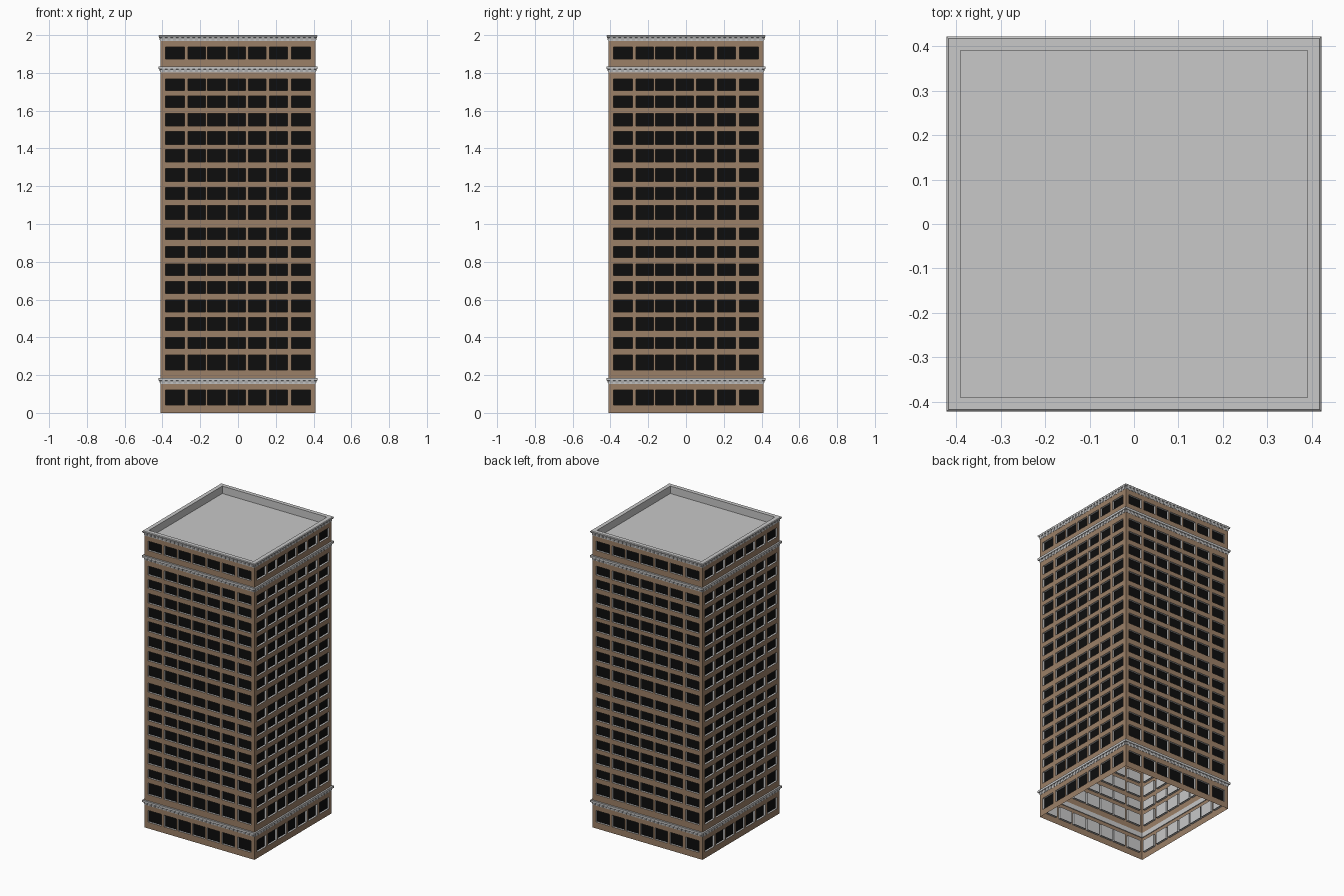
import bpy, bmesh, math
from mathutils import Matrix, Vector

if "Cube" in bpy.data.objects:
    bpy.data.objects.remove(bpy.data.objects["Cube"])

H = 0.41          # half width of the wall
DEPTH = 0.013     # window recess


def material(name, c):
    m = bpy.data.materials.new(name)
    m.diffuse_color = (*c, 1)
    m.use_nodes = True
    m.node_tree.nodes["Principled BSDF"].inputs["Base Color"].default_value = m.diffuse_color
    return m


BROWN = material("brown wall", (0.33, 0.215, 0.135))
GREY = material("pale grey stone", (0.58, 0.58, 0.58))
BLACK = material("black glass", (0.004, 0.004, 0.004))
TURNS = [Matrix.Rotation(math.pi / 2 * k, 3, 'Z') for k in range(4)]


def quad(bm, rot, pts, mat=0):
    f = bm.faces.new([bm.verts.new(rot @ Vector(p)) for p in pts])
    f.material_index = mat


def finish(bm, name, mats, normals=False):
    bmesh.ops.remove_doubles(bm, verts=bm.verts, dist=1e-5)
    if normals:
        bmesh.ops.recalc_face_normals(bm, faces=bm.faces)
    me = bpy.data.meshes.new(name)
    bm.to_mesh(me)
    bm.free()
    for m in mats:
        me.materials.append(m)
    ob = bpy.data.objects.new(name, me)
    bpy.context.collection.objects.link(ob)
    return ob


# window columns and rows (low, high)
COLS = [(-.384, -.284), (-.264, -.172), (-.161, -.067), (-.054, .040),
        (.055, .149), (.167, .261), (.284, .384)]
ROWS = [(.228, .306), (.340, .398), (.436, .504), (.535, .598), (.631, .695),
        (.727, .788), (.822, .881), (.918, .980), (1.025, 1.097),
        (1.130, 1.193), (1.225, 1.294), (1.327, 1.394), (1.422, 1.489),
        (1.518, 1.584), (1.618, 1.677), (1.708, 1.768)]
STOREYS = [(0, .156, [(.042, .121)]), (.182, 1.805, ROWS),
           (1.831, 1.972, [(1.873, 1.936)])]

# walls with recessed window openings, plus panes
wall, glass, back = bmesh.new(), bmesh.new(), bmesh.new()
xs = [-H] + [v for c in COLS for v in c] + [H]
for rot in TURNS:
    for z_lo, z_hi, rows in STOREYS:
        zs = [z_lo] + [v for r in rows for v in r] + [z_hi]
        for j in range(len(zs) - 1):
            a, b = zs[j], zs[j + 1]
            if j % 2 == 0:                       # solid band between rows
                quad(wall, rot, [(-H, -H, a), (H, -H, a), (H, -H, b), (-H, -H, b)])
                continue
            for i in range(len(xs) - 1):
                l, r = xs[i], xs[i + 1]
                o = [(l, -H, a), (r, -H, a), (r, -H, b), (l, -H, b)]
                if i % 2 == 0:                   # pier
                    quad(wall, rot, o)
                    continue
                n = [(p[0], -H + DEPTH, p[2]) for p in o]
                for k in range(4):               # grey reveal
                    m = (k + 1) % 4
                    quad(wall, rot, [o[k], o[m], n[m], n[k]], 1)
                quad(glass, rot, n)
                quad(back, rot, [(p[0], p[1] + .002, p[2]) for p in reversed(n)])
finish(wall, "walls", [BROWN, GREY])
finish(glass, "window_panes", [BLACK])
finish(back, "window_backs", [GREY])


# square ring swept from a profile of (half width, height)
def ring(name, profile, closed=True):
    bm = bmesh.new()
    loops = [[bm.verts.new((sx * w, sy * w, z)) for sx, sy in
              ((-1, -1), (1, -1), (1, 1), (-1, 1))] for w, z in profile]
    n = len(loops)
    for i in range(n if closed else n - 1):
        p, q = loops[i], loops[(i + 1) % n]
        for k in range(4):
            m = (k + 1) % 4
            bm.faces.new((p[k], p[m], q[m], q[k]))
    finish(bm, name, [GREY], closed)


# small blocks under a cornice
def dentils(name, z0, z1, count=28):
    bm = bmesh.new()
    pitch = 2 * H / count
    for rot in TURNS:
        for i in range(count):
            x = -H + pitch * (i + .5)
            w = pitch * .28
            g = bmesh.ops.create_cube(bm, size=1)["verts"]
            for v in g:
                up = v.co.z > 0
                y = -(H - .002) if v.co.y > 0 else -(.418 if up else .413)
                v.co = rot @ Vector((x + math.copysign(w, v.co.x), y, z1 if up else z0))
    finish(bm, name, [GREY], True)


for label, z0, z1 in (("lower", .154, .186), ("upper", 1.803, 1.835)):
    h = z1 - z0
    ring(label + "_cornice", [(.405, z0), (.411, z0), (.412, z0 + .5 * h),
                              (.420, z0 + .55 * h), (.421, z1), (.405, z1)])
    dentils(label + "_dentils", z0 + .002, z0 + .56 * h)

# parapet with its inner wall, and the sunken roof
ring("parapet", [(.39, 1.945), (.405, 1.945), (.405, 1.968), (.411, 1.968),
                 (.412, 1.985), (.418, 1.987), (.421, 1.996), (.417, 2.0), (.39, 2.0)])
dentils("parapet_dentils", 1.971, 1.988)
bm = bmesh.new()
quad(bm, TURNS[0], [(-.395, -.395, 1.95), (.395, -.395, 1.95),
                    (.395, .395, 1.95), (-.395, .395, 1.95)])
finish(bm, "roof", [GREY])
